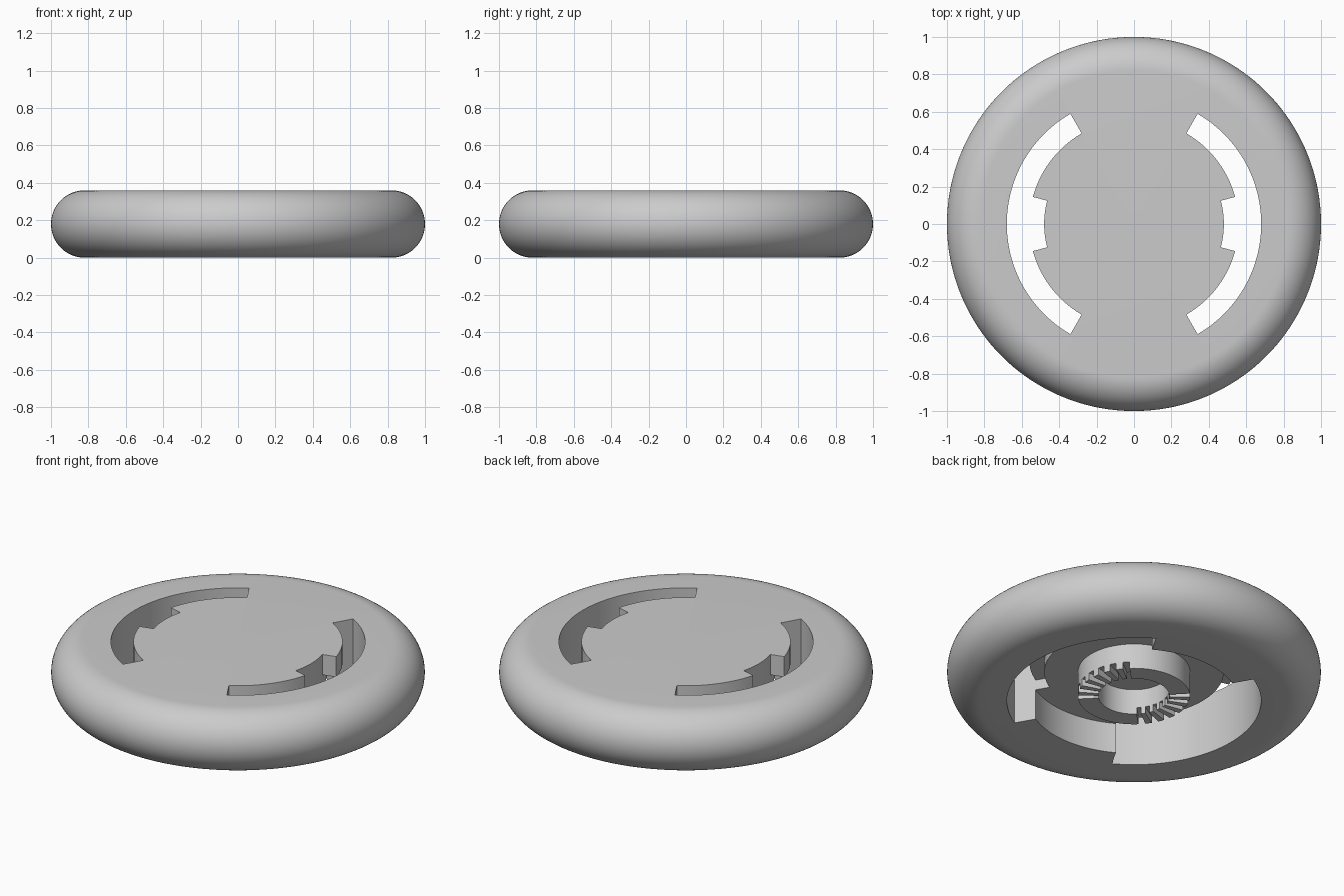
import bpy
import bmesh
from math import sin, cos, pi, radians
from mathutils import Matrix

cube = bpy.data.objects.get("Cube")
if cube:
    bpy.data.objects.remove(cube, do_unlink=True)

# Main dimensions
HEIGHT = 0.36
ROUND = HEIGHT / 2
FLAT = 1 - ROUND
POCKET_R, POCKET_Z = 0.56, 0.18
HUB_R, SLOT_R = 0.48, 0.68
RING_IN, RING_OUT, RING_Z = 0.19, 0.30, 0.03
LIP_Z = 0.24
SEGMENTS = 180

grey = bpy.data.materials.new("light grey plastic")
grey.use_nodes = True
colour = (0.6, 0.6, 0.6, 1)
grey.diffuse_color = colour
grey.node_tree.nodes["Principled BSDF"].inputs["Base Color"].default_value = colour


def add_object(name, bm):
    bmesh.ops.recalc_face_normals(bm, faces=bm.faces)
    mesh = bpy.data.meshes.new(name)
    bm.to_mesh(mesh)
    bm.free()
    obj = bpy.data.objects.new(name, mesh)
    bpy.context.collection.objects.link(obj)
    return obj


def lathe(name, profile):
    """Spin a radius/height profile round the z axis."""
    bm = bmesh.new()
    verts = [bm.verts.new((r, 0, z)) for r, z in profile]
    edges = [bm.edges.new(pair) for pair in zip(verts, verts[1:])]
    bmesh.ops.spin(bm, geom=verts + edges, cent=(0, 0, 0), axis=(0, 0, 1),
                   angle=2 * pi, steps=SEGMENTS, use_duplicate=False)
    bmesh.ops.remove_doubles(bm, verts=bm.verts, dist=0.0001)
    return add_object(name, bm)


def sectors(name, r0, r1, z0, z1, half_angle, centres):
    """Ring-sector blocks, one about each centre angle in degrees."""
    bm = bmesh.new()
    steps = max(4, round(half_angle))
    for centre in centres:
        angles = [radians(centre + half_angle * (2 * i / steps - 1))
                  for i in range(steps + 1)]
        outline = [(r0, a) for a in angles] + [(r1, a) for a in reversed(angles)]
        base = bm.faces.new([bm.verts.new((r * cos(a), r * sin(a), z0))
                             for r, a in outline])
        top = bmesh.ops.extrude_face_region(bm, geom=[base])["geom"]
        moved = [v for v in top if isinstance(v, bmesh.types.BMVert)]
        bmesh.ops.translate(bm, verts=moved, vec=(0, 0, z1 - z0))
    obj = add_object(name, bm)
    obj.hide_render = True
    return obj


# Disc with a rounded rim, an underside pocket and a central ring
rim = [(FLAT + ROUND * sin(pi * i / 32), ROUND - ROUND * cos(pi * i / 32))
       for i in range(33)]
profile = [(0, POCKET_Z), (RING_IN, POCKET_Z), (RING_IN, RING_Z),
           (RING_OUT, RING_Z), (RING_OUT, POCKET_Z), (POCKET_R, POCKET_Z),
           (POCKET_R, 0)] + rim + [(0, HEIGHT)]
disc = lathe("rounded_disc", profile)

# Through slots, undercut lips, entry notches and ring teeth
sides = (0, 180)
teeth = [side + step * 14 for side in sides for step in range(-3, 4)]
cutters = [
    sectors("slot_cutter", POCKET_R - 0.0005, SLOT_R, -0.1, 0.5, 60, sides),
    sectors("undercut_cutter", HUB_R, 0.6, 0.1, LIP_Z, 59.9, sides),
    sectors("notch_cutter", HUB_R + 0.0005, 0.62, 0.12, 0.5, 15, sides),
    sectors("teeth_cutter", RING_IN - 0.02, RING_OUT + 0.02, 0, 0.07, 3.5, teeth),
]
for cutter in cutters:
    cut = disc.modifiers.new(cutter.name, "BOOLEAN")
    cut.operation = "DIFFERENCE"
    cut.solver = "EXACT"
    cut.object = cutter

# Bake the cuts and drop the cutters
graph = bpy.context.evaluated_depsgraph_get()
finished = bpy.data.meshes.new_from_object(disc.evaluated_get(graph))
disc.modifiers.clear()
disc.data = finished
for cutter in cutters:
    bpy.data.objects.remove(cutter, do_unlink=True)

disc.data.materials.clear()
disc.data.materials.append(grey)
bpy.ops.object.select_all(action="DESELECT")
disc.select_set(True)
bpy.context.view_layer.objects.active = disc
bpy.ops.object.shade_smooth_by_angle(angle=radians(30))
